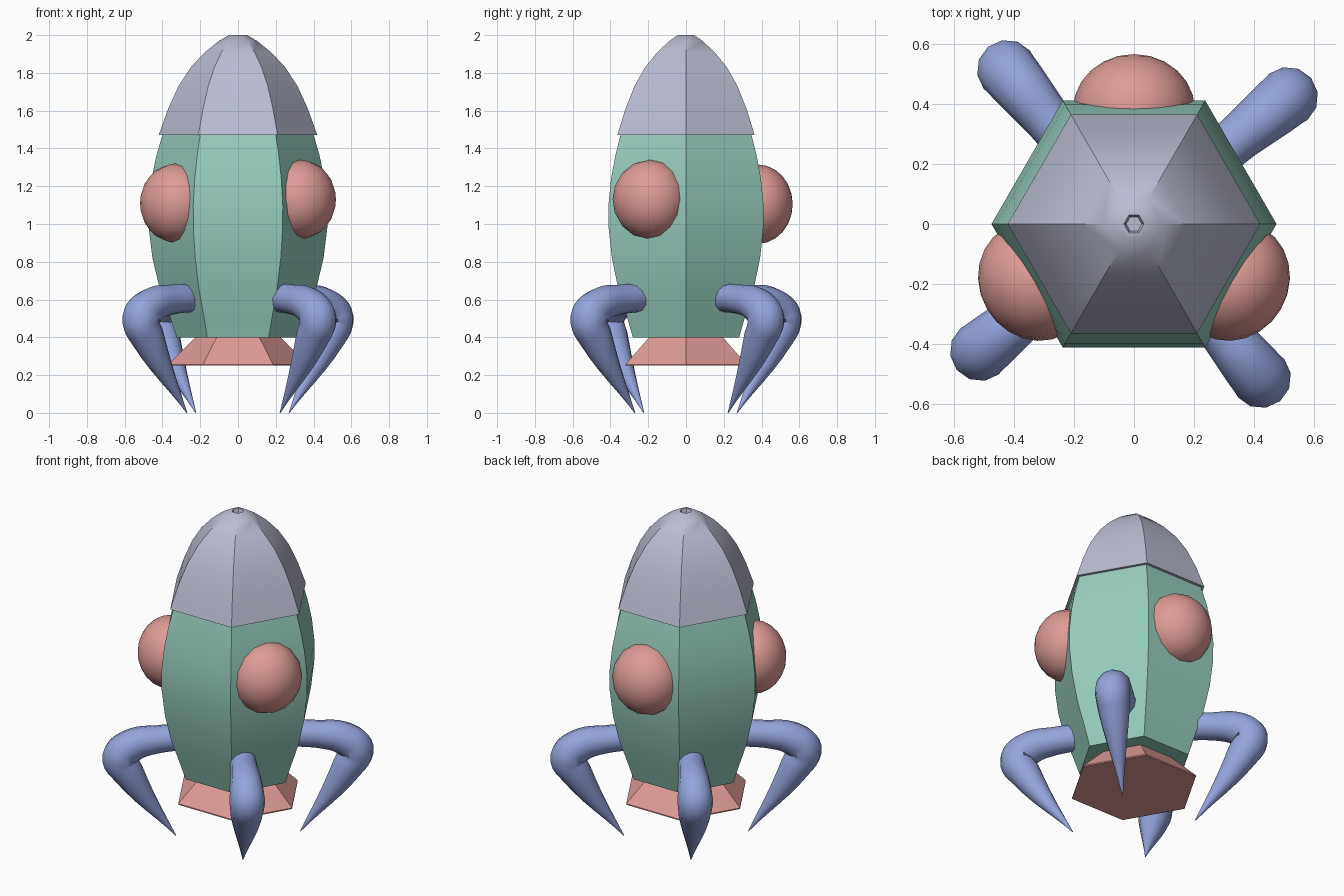
import bpy
import math
from mathutils import Matrix

default = bpy.data.objects.get("Cube")
if default:
    bpy.data.objects.remove(default, do_unlink=True)


def material(name, rgb):
    mat = bpy.data.materials.new(name)
    mat.use_nodes = True
    mat.diffuse_color = (*rgb, 1)
    mat.node_tree.nodes["Principled BSDF"].inputs["Base Color"].default_value = (*rgb, 1)
    return mat


green = material("soft green", (0.31, 0.61, 0.51))
pink = material("salmon pink", (0.74, 0.33, 0.31))
blue = material("periwinkle blue", (0.30, 0.37, 0.72))
grey = material("lilac grey", (0.49, 0.51, 0.64))


def smooth(obj):
    bpy.ops.object.select_all(action="DESELECT")
    obj.select_set(True)
    bpy.context.view_layer.objects.active = obj
    bpy.ops.object.shade_smooth_by_angle(angle=math.radians(35))


def hex_shell(name, profile, mat):
    """Six-sided closed solid from (radius, height) rings, bottom to top."""
    sides = 6
    verts = [(r * math.cos(math.tau * i / sides), r * math.sin(math.tau * i / sides), z)
             for r, z in profile for i in range(sides)]
    faces = [tuple(range(sides))[::-1]]
    for k in range(len(profile) - 1):
        for i in range(sides):
            a, b = k * sides + i, k * sides + (i + 1) % sides
            faces.append((a, b, b + sides, a + sides))
    faces.append(tuple(range(len(verts) - sides, len(verts))))
    mesh = bpy.data.meshes.new(name)
    mesh.from_pydata(verts, [], faces)
    mesh.materials.append(mat)
    obj = bpy.data.objects.new(name, mesh)
    bpy.context.collection.objects.link(obj)
    smooth(obj)
    return obj


# Hull, nose cone with a small recessed tip, and flared nozzle
hex_shell("hull", [(0.325, 0.4), (0.365, 0.52), (0.415, 0.66), (0.453, 0.82), (0.473, 0.98),
                   (0.474, 1.1), (0.458, 1.24), (0.43, 1.37), (0.398, 1.48)], green)
hex_shell("nose_cone", [(0.42, 1.47), (0.37, 1.61), (0.315, 1.73), (0.25, 1.83), (0.175, 1.91),
                        (0.1, 1.97), (0.048, 2.0), (0.034, 2.0), (0.026, 1.975)], grey)
hex_shell("nozzle", [(0.37, 0.25), (0.37, 0.257), (0.22, 0.405)], pink)

# Bulging round windows on every second hull face
for name, angle, height in (("back_window", 90, 1.105), ("right_window", 210, 1.11),
                            ("left_window", 330, 1.13)):
    bpy.ops.mesh.primitive_uv_sphere_add(segments=16, ring_count=12, radius=1)
    window = bpy.context.object
    window.name = name
    # Pole points outward along the face normal
    window.matrix_world = (Matrix.Rotation(math.radians(angle), 4, "Z")
                           @ Matrix.Translation((0.38, 0, height))
                           @ Matrix.Rotation(math.pi / 2, 4, "Y")
                           @ Matrix.Diagonal((0.21, 0.203, 0.185, 1)))
    window.data.materials.append(pink)
    smooth(window)

# Bent, tapering legs: (distance from axis, height, thickness)
LEG_PATH = [(0.22, 0.61, 0.072), (0.45, 0.6, 0.079), (0.6, 0.566, 0.094),
            (0.665, 0.5, 0.1), (0.62, 0.4, 0.09), (0.35, 0.0, 0.002)]
for i, name in enumerate(("back_left_leg", "back_right_leg", "front_right_leg", "front_left_leg")):
    curve = bpy.data.curves.new(name, "CURVE")
    curve.dimensions = "3D"
    curve.bevel_depth = 1
    curve.bevel_resolution = 4
    curve.resolution_u = 6
    curve.use_fill_caps = True
    spline = curve.splines.new("BEZIER")
    spline.bezier_points.add(len(LEG_PATH) - 1)
    for point, (r, z, thick) in zip(spline.bezier_points, LEG_PATH):
        point.co = (r, 0, z)
        point.radius = thick
        point.handle_left_type = point.handle_right_type = "AUTO"
    curve.materials.append(blue)
    leg = bpy.data.objects.new(name, curve)
    bpy.context.collection.objects.link(leg)
    leg.rotation_euler.z = math.radians(39.5 + 90 * i)
    bpy.ops.object.select_all(action="DESELECT")
    leg.select_set(True)
    bpy.context.view_layer.objects.active = leg
    bpy.ops.object.convert(target="MESH")
    smooth(bpy.context.object)
